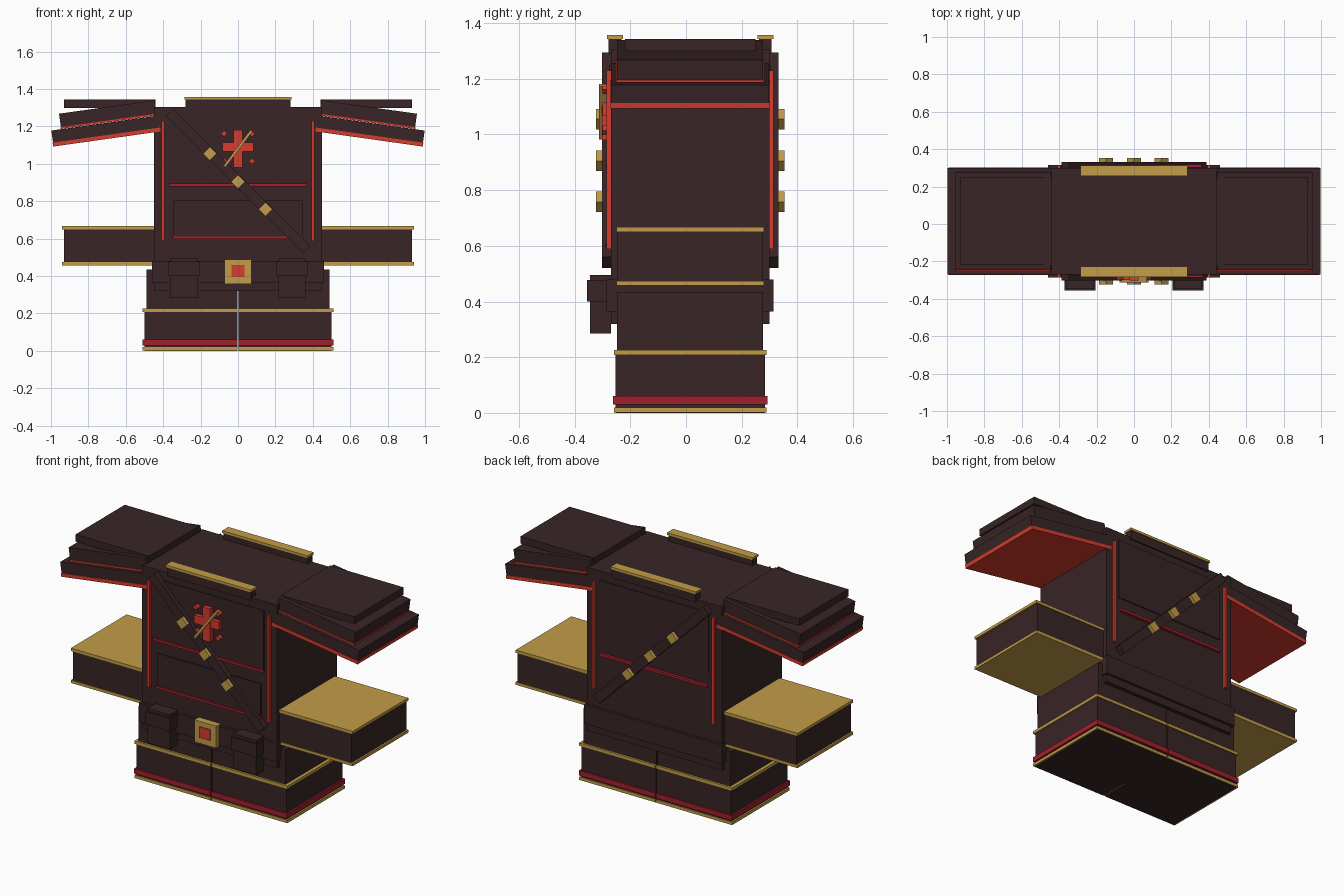
import bpy, math
from mathutils import Matrix, Vector

if "Cube" in bpy.data.objects:
    bpy.data.objects.remove(bpy.data.objects["Cube"])

C = 0.015  # depth centre of the garment


def material(name, rgb):
    m = bpy.data.materials.new(name)
    m.diffuse_color = (*rgb, 1)
    m.use_nodes = True
    m.node_tree.nodes["Principled BSDF"].inputs["Base Color"].default_value = m.diffuse_color
    return m


DARK = material("dark brown cloth", (0.040, 0.018, 0.019))
GOLD = material("gold trim", (0.54, 0.335, 0.065))
RED = material("bright red", (0.68, 0.043, 0.026))
CRIMSON = material("crimson", (0.36, 0.014, 0.026))


def box(name, x, y, z, mat, angle=0.0, pivot=None):
    """Box from (min, max) ranges, optionally turned about the y axis."""
    bpy.ops.mesh.primitive_cube_add(size=1)
    ob = bpy.context.object
    ob.name = ob.data.name = name
    lo, hi = Vector((x[0], y[0], z[0])), Vector((x[1], y[1], z[1]))
    mid, size = (lo + hi) / 2, hi - lo
    ob.data.transform(Matrix.Translation(mid) @ Matrix.Diagonal((*size, 1)))
    if angle:
        p = Matrix.Translation(pivot or mid)
        ob.data.transform(p @ Matrix.Rotation(angle, 4, 'Y') @ p.inverted())
    ob.data.materials.append(mat)
    return ob


def pair(name, x, y, z, mat, angle=0.0, pivot=None):
    """Box on the right side and its mirror image on the left."""
    box("right_" + name, x, y, z, mat, angle, pivot)
    mp = (-pivot[0], pivot[1], pivot[2]) if pivot else None
    box("left_" + name, (-x[1], -x[0]), y, z, mat, -angle, mp)


def deep(half):
    return (C - half, C + half)


# torso and belt
box("torso", (-0.45, 0.45), deep(0.285), (0.32, 1.305), DARK)
box("belt", (-0.46, 0.46), deep(0.30), (0.365, 0.48), DARK)

# split skirt with a narrow slit in the middle
G = 0.003
pair("skirt_upper", (G, 0.49), deep(0.262), (0.2, 0.435), DARK)
pair("skirt_lower", (G, 0.50), deep(0.268), (0, 0.215), DARK)
pair("skirt_hem_gold", (G, 0.51), deep(0.274), (0.002, 0.02), GOLD)
pair("skirt_hem_crimson", (G, 0.51), deep(0.277), (0.03, 0.06), CRIMSON)
pair("skirt_band_gold", (G, 0.51), deep(0.274), (0.208, 0.226), GOLD)

# sleeves with gold edges
pair("sleeve", (0.44, 0.93), deep(0.261), (0.462, 0.662), DARK)
pair("sleeve_top_trim", (0.45, 0.94), deep(0.265), (0.650, 0.667), GOLD)
pair("sleeve_bottom_trim", (0.45, 0.94), deep(0.265), (0.457, 0.474), GOLD)

# layered shoulder plates, the lower ones sloping outward
T = 0.14
p3, p2 = (0.998, C, 1.178), (0.957, C, 1.268)
pair("shoulder_low", (0.41, 0.998), deep(0.284), (1.113, 1.178), DARK, T, p3)
pair("shoulder_low_lining", (0.42, 1.0), deep(0.287), (1.092, 1.113), RED, T, p3)
pair("shoulder_mid", (0.44, 0.957), deep(0.262), (1.196, 1.268), DARK, T, p2)
pair("shoulder_mid_lining", (0.43, 0.96), deep(0.266), (1.186, 1.196), RED, T, p2)
pair("shoulder_top", (0.44, 0.93), deep(0.234), (1.30, 1.343), DARK)

# details repeated on front (-1) and back (1)
for s, side in ((-1, "front"), (1, "back")):
    def out(a, b):
        return tuple(sorted((C + s * a, C + s * b)))

    box(side + "_chest_panel", (-0.365, 0.365), out(0.27, 0.291), (0.885, 1.25), DARK)
    pair(side + "_edge_trim", (0.392, 0.408), out(0.27, 0.300), (0.588, 1.23), RED)
    box(side + "_collar", (-0.28, 0.28), out(0.247, 0.293), (1.29, 1.345), DARK)
    box(side + "_collar_trim", (-0.285, 0.285), out(0.241, 0.299), (1.343, 1.357), GOLD)
    box(side + "_strap", (-0.52, 0.52), out(0.27, 0.317), (0.88, 0.935), DARK,
        math.pi / 4)
    for i, x in enumerate((-0.15, 0, 0.147)):
        z = 0.905 - x
        box(f"{side}_strap_stud_{i + 1}", (x - 0.026, x + 0.026), out(0.30, 0.339),
            (z - 0.026, z + 0.026), GOLD, math.pi / 4)

# piping across chest and back
box("front_piping_high", (-0.37, 0.37), (-0.287, -0.26), (0.88, 0.895), CRIMSON)
box("front_piping_low", (-0.35, 0.35), (-0.287, -0.26), (0.597, 0.611), CRIMSON)
box("back_piping", (-0.36, 0.36), (0.29, 0.317), (0.80, 0.815), CRIMSON)
box("front_waist_panel", (-0.345, 0.345), (-0.28, -0.26), (0.607, 0.805), DARK)

# chest ornament: cross, four small diamonds, gold slash
box("ornament_upright", (-0.025, 0.025), (-0.302, -0.27), (0.98, 1.18), RED)
box("ornament_bar", (-0.083, 0.083), (-0.300, -0.27), (1.066, 1.115), RED)
for z in (1.015, 1.162):
    pair("ornament_diamond", (0.062, 0.086), (-0.300, -0.27),
         (z - 0.012, z + 0.012), RED, math.pi / 4)
box("ornament_slash", (-0.007, 0.007), (-0.312, -0.28), (0.962, 1.202), GOLD,
    math.radians(37))

# belt buckle and pouches
box("buckle", (-0.073, 0.073), (-0.312, -0.26), (0.357, 0.49), GOLD)
box("buckle_gem", (-0.036, 0.036), (-0.320, -0.30), (0.395, 0.46), RED)
pair("pouch", (0.213, 0.363), (-0.345, -0.27), (0.285, 0.495), DARK)
pair("pouch_flap", (0.205, 0.371), (-0.355, -0.28), (0.40, 0.478), DARK)
